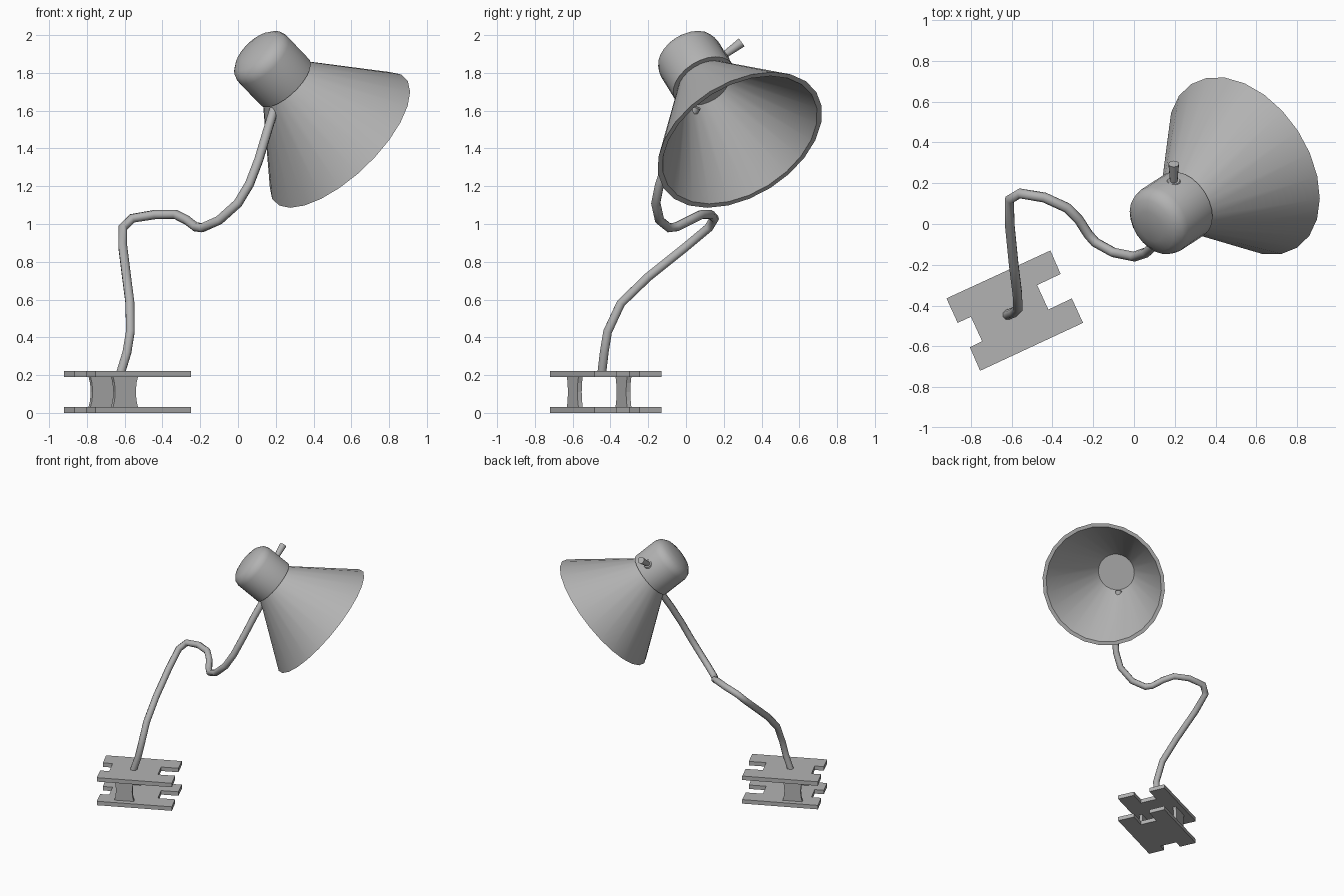
import bpy, bmesh, math
from mathutils import Vector

if "Cube" in bpy.data.objects:
    bpy.data.objects.remove(bpy.data.objects["Cube"])

grey = bpy.data.materials.new("grey_metal")
grey.diffuse_color = (0.45, 0.45, 0.45, 1)
grey.use_nodes = True
grey.node_tree.nodes["Principled BSDF"].inputs["Base Color"].default_value = grey.diffuse_color


def finish(bm, name, angle=None):
    bmesh.ops.remove_doubles(bm, verts=bm.verts, dist=1e-5)
    bmesh.ops.recalc_face_normals(bm, faces=bm.faces)
    me = bpy.data.meshes.new(name)
    bm.to_mesh(me)
    bm.free()
    me.materials.append(grey)
    ob = bpy.data.objects.new(name, me)
    bpy.context.collection.objects.link(ob)
    if angle:
        bpy.ops.object.select_all(action='DESELECT')
        ob.select_set(True)
        bpy.context.view_layer.objects.active = ob
        bpy.ops.object.shade_smooth_by_angle(angle=math.radians(angle))
    return ob


def lathe(name, profile, origin, axis, sides, angle=35):
    """Spin (radius, height) points round an axis."""
    bm = bmesh.new()
    vs = [bm.verts.new((r, 0, h)) for r, h in profile]
    es = [bm.edges.new(p) for p in zip(vs, vs[1:])]
    bmesh.ops.spin(bm, geom=vs + es, cent=(0, 0, 0), axis=(0, 0, 1),
                   angle=math.tau, steps=sides)
    rot = Vector(axis).to_track_quat('Z', 'Y').to_matrix()
    for v in bm.verts:
        v.co = rot @ v.co + Vector(origin)
    return finish(bm, name, angle)


def prism(name, points, offset):
    """Extrude a closed outline of 3D points along an offset."""
    bm = bmesh.new()
    f = bm.faces.new([bm.verts.new(p) for p in points])
    ext = bmesh.ops.extrude_face_region(bm, geom=[f], use_keep_orig=True)
    bmesh.ops.translate(bm, vec=offset,
                        verts=[g for g in ext["geom"] if isinstance(g, bmesh.types.BMVert)])
    return finish(bm, name)


# Base plates: same notched outline, low and high
outline = [(-.92, -.365), (-.41, -.13), (-.36, -.245), (-.475, -.30), (-.42, -.42),
           (-.305, -.365), (-.25, -.485), (-.755, -.72), (-.805, -.605),
           (-.745, -.575), (-.80, -.455), (-.865, -.485)]
for name, z in (("base_plate_lower", 0), ("base_plate_upper", .19)):
    prism(name, [(x, y, z) for x, y in outline], (0, 0, .032))

# Waisted uprights between the plates
e1, e2 = Vector((.907, .42, 0)), Vector((-.42, .907, 0))
for name, side in (("front_upright", -1), ("back_upright", 1)):
    mid = Vector((-.585, -.425, 0)) - e1 * .083 + e2 * (.142 * side - .0125)
    half = [(.073, .03), (.064, .065), (.06, .111), (.064, .157), (.073, .192)]
    pts = half + [(-w, z) for w, z in reversed(half)]
    prism(name, [mid + e1 * w + Vector((0, 0, z)) for w, z in pts], e2 * .025)

# Bent arm: swept round tube
path = [(-.625, -.447, .2), (-.588, -.433, .32), (-.57, -.415, .43), (-.572, -.345, .58),
        (-.59, -.2, .72), (-.61, 0, .88), (-.61, .12, .98), (-.56, .15, 1.03),
        (-.44, .13, 1.05), (-.33, .08, 1.05), (-.27, .02, 1.02), (-.225, -.05, .985),
        (-.19, -.09, .98), (-.1, -.14, 1.02), (0, -.16, 1.11), (.06, -.14, 1.21),
        (.11, -.095, 1.34), (.155, -.02, 1.49), (.195, .055, 1.62)]
cu = bpy.data.curves.new("arm", 'CURVE')
cu.dimensions = '3D'
cu.bevel_depth = .025
cu.bevel_resolution = 2
cu.use_fill_caps = True
sp = cu.splines.new('POLY')
sp.points.add(len(path) - 1)
for p, c in zip(sp.points, path):
    p.co = (*c, 1)
tmp = bpy.data.objects.new("arm_path", cu)
bpy.context.collection.objects.link(tmp)
bpy.context.view_layer.update()
mesh = bpy.data.meshes.new_from_object(tmp.evaluated_get(bpy.context.evaluated_depsgraph_get()))
bm = bmesh.new()
bm.from_mesh(mesh)
bpy.data.objects.remove(tmp)
finish(bm, "arm", 50)

# Shade and lamp housing share one axis, measured up from the rim centre
rim = (.54, .285, 1.445)
up = (-.63, -.41, .66)
lathe("shade", [(.155, .46), (.478, 0), (.45, 0), (.14, .44), (0, .44)], rim, up, 24)
lathe("housing", [(0, .465), (.178, .465), (.178, .65), (.167, .685), (.135, .712),
                  (.08, .728), (0, .735)], rim, up, 24, 45)

# Switch on the back of the housing
base, out = (.195, .19, 1.885), (0, .81, .59)
lathe("switch_collar", [(0, -.02), (.04, -.02), (.04, .015), (.03, .028), (0, .028)], base, out, 14)
lathe("switch_lever", [(0, 0), (.017, 0), (.026, .13), (0, .13)], base, out, 12)
